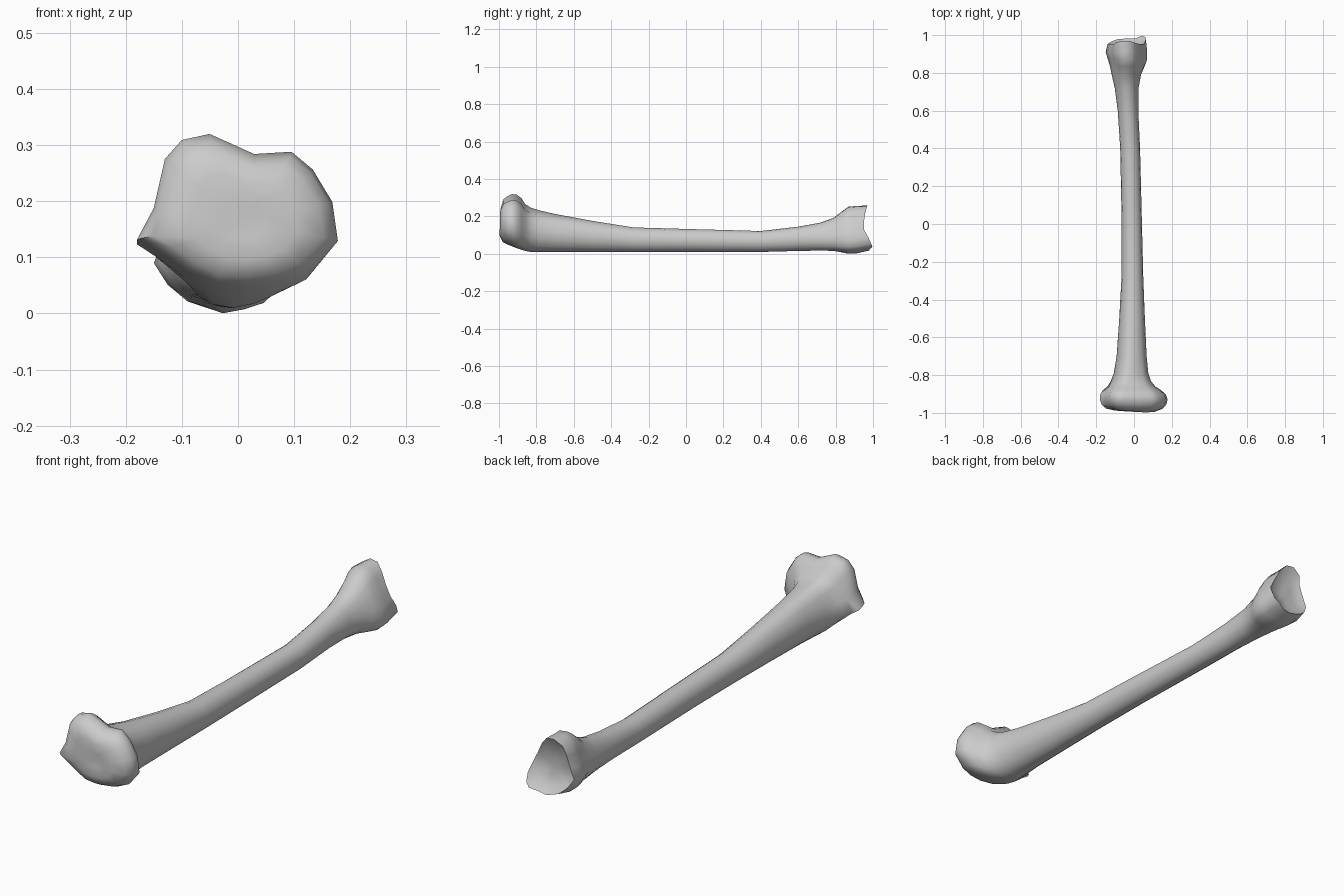
import bpy, bmesh, math

if "Cube" in bpy.data.objects:
    bpy.data.objects.remove(bpy.data.objects["Cube"])

N = 16
# Cross-section outlines (x, z): knee end and ankle end, clockwise from the left
KNEE = [(-.18, .13), (-.15, .187), (-.13, .275), (-.10, .309), (-.05, .32), (.03, .284),
        (.097, .288), (.135, .256), (.17, .198), (.18, .128), (.13, .068), (.08, .046),
        (.02, .038), (-.04, .043), (-.09, .07), (-.14, .105)]
ANKLE = [(-.15, .09), (-.13, .14), (-.112, .19), (-.10, .235), (-.06, .26), (-.02, .255),
         (.01, .22), (.035, .17), (.06, .12), (.07, .075), (.066, .038), (.047, .02),
         (.01, .008), (-.03, 0), (-.09, .02), (-.125, .05)]
SHAFT = [(-math.cos(i * math.tau / N), math.sin(i * math.tau / N)) for i in range(N)]


def unit(pts):
    """Scale an outline to the -1..1 square."""
    xs, zs = [p[0] for p in pts], [p[1] for p in pts]
    return [((2 * x - min(xs) - max(xs)) / (max(xs) - min(xs)),
             (2 * z - min(zs) - max(zs)) / (max(zs) - min(zs))) for x, z in pts]


# Stations: y, x range, z range, blend from round shaft to the end outline
KNEE_PART = [
    (-.955, -.172, .172, .050, .308, 1), (-.93, -.18, .178, .040, .32, 1),
    (-.905, -.18, .17, .030, .316, 1), (-.88, -.165, .145, .022, .298, .9),
    (-.86, -.14, .115, .016, .266, .75), (-.83, -.122, .092, .01, .247, .55),
    (-.79, -.107, .078, .01, .234, .4), (-.70, -.092, .068, .01, .213, .25),
    (-.50, -.078, .058, .01, .176, .1)]
ANKLE_PART = [
    (-.28, -.066, .049, .01, .141, 0), (0, -.065, .042, .01, .133, 0),
    (.40, -.073, .032, .01, .122, 0), (.60, -.086, .023, .015, .145, .1),
    (.72, -.102, .026, .016, .167, .3), (.79, -.118, .04, .013, .193, .5),
    (.835, -.127, .058, .005, .228, .75), (.87, -.138, .07, 0, .252, .95),
    (.91, -.15, .07, .002, .256, 1)]


def station(y, x0, x1, z0, z1, blend, outline):
    ring = []
    for (a, b), (u, v) in zip(SHAFT, unit(outline)):
        u, v = a + (u - a) * blend, b + (v - b) * blend
        ring.append(((x0 + x1) / 2 + u * (x1 - x0) / 2, y, (z0 + z1) / 2 + v * (z1 - z0) / 2))
    return ring


def shrink(ring, s, cx, cz, y):
    return [(cx + (p[0] - cx) * s, y, cz + (p[2] - cz) * s) for p in ring]


rings = [station(*r, KNEE) for r in KNEE_PART] + [station(*r, ANKLE) for r in ANKLE_PART]

# Domed knee plateau with a shallow dip
for s, y in ((.88, -.977), (.62, -.988), (.25, -.988)):
    ring = shrink(rings[0], s, .01, .165, y)
    ring = [(x, yy - .014 * max(0, 1 - math.hypot(x - .04, z - .15) / .12), z) for x, yy, z in ring]
    rings.insert(0, ring)
    if s == .88:
        base = ring
# Nest the shrunken rings from the same rim
rings[1] = [(x, rings[1][i][1], z) for i, (x, _, z) in enumerate(shrink(base, .68, .01, .165, 0))]
rings[0] = [(x, -.99, z) for x, _, z in shrink(base, .3, .01, .165, 0)]

# Hollow ankle joint: raised front lip, rear knob and inner spur
rim = []
for x, y, z in station(.955, -.14, .063, .018, .258, 1, ANKLE):
    y = .952 + .03 * min(1, max(0, (.1 - z) / .07)) + .018 * max(0, (z - .2) / .06)
    if x > .035 and z < .09:
        y += .018
    rim.append((x, y, z))
rings.append(rim)
for s, depth in ((.72, .6), (.3, .1)):
    ring = shrink(rim, s, -.04, .12, 0)
    rings.append([(p[0], .938 + (q[1] - .945) * depth * .7, p[2]) for p, q in zip(ring, rim)])

# Skin the rings into one closed bone
bm = bmesh.new()
loops = [[bm.verts.new(p) for p in ring] for ring in rings]
for a, b in zip(loops, loops[1:]):
    for i in range(N):
        j = (i + 1) % N
        bm.faces.new((a[i], a[j], b[j], b[i]))
for loop in (loops[0], loops[-1]):
    c = bm.verts.new([sum(v.co[k] for v in loop) / N for k in range(3)])
    for i in range(N):
        bm.faces.new((loop[i], loop[(i + 1) % N], c))
bmesh.ops.recalc_face_normals(bm, faces=bm.faces)
mesh = bpy.data.meshes.new("shin_bone")
bm.to_mesh(mesh)
bm.free()
bone = bpy.data.objects.new("shin_bone", mesh)
bpy.context.collection.objects.link(bone)
bpy.context.view_layer.objects.active = bone
bone.select_set(True)
bpy.ops.object.shade_smooth_by_angle(angle=math.radians(60))
